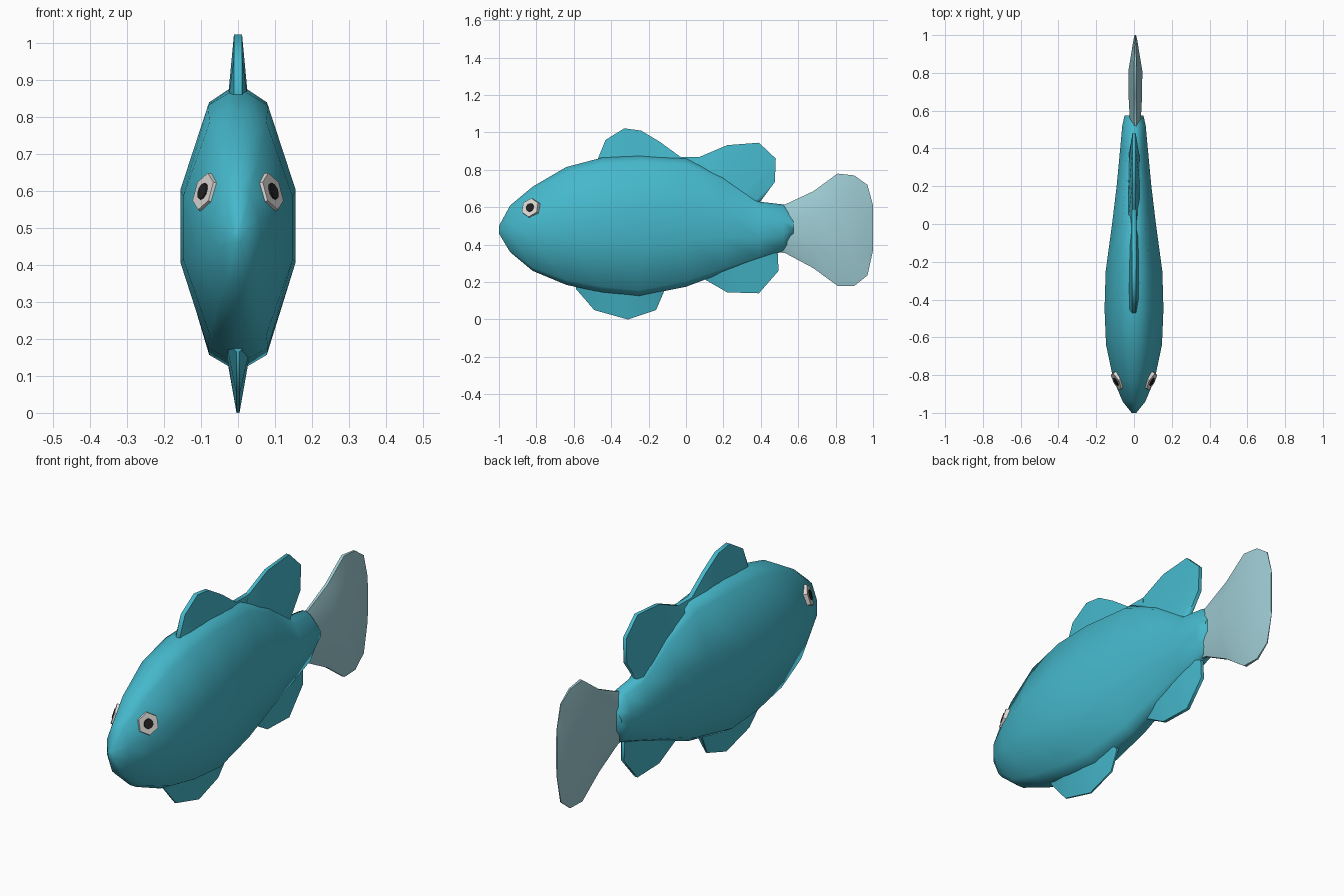
import bpy, bmesh, math
from mathutils import Vector
from mathutils.bvhtree import BVHTree

if "Cube" in bpy.data.objects:
    bpy.data.objects.remove(bpy.data.objects["Cube"])


def material(name, rgb):
    m = bpy.data.materials.new(name)
    m.diffuse_color = (*rgb, 1)
    m.use_nodes = True
    m.node_tree.nodes["Principled BSDF"].inputs["Base Color"].default_value = m.diffuse_color
    return m


teal = material("teal", (0.06, 0.48, 0.60))
pale = material("pale teal", (0.34, 0.60, 0.65))
white = material("eye white", (0.72, 0.69, 0.66))
black = material("pupil black", (0.015, 0.015, 0.015))


def finish(bm, name, mat, angle=65):
    bmesh.ops.recalc_face_normals(bm, faces=bm.faces)
    me = bpy.data.meshes.new(name)
    bm.to_mesh(me)
    ob = bpy.data.objects.new(name, me)
    bpy.context.collection.objects.link(ob)
    me.materials.append(mat)
    bpy.ops.object.select_all(action='DESELECT')
    ob.select_set(True)
    bpy.context.view_layer.objects.active = ob
    bpy.ops.object.shade_smooth_by_angle(angle=math.radians(angle))
    return ob


def loft(rings):
    """Skin a list of closed rings and cap both ends."""
    bm = bmesh.new()
    vr = [[bm.verts.new(p) for p in r] for r in rings]
    n = len(vr[0])
    for a, b in zip(vr, vr[1:]):
        for i in range(n):
            j = (i + 1) % n
            bm.faces.new((a[i], a[j], b[j], b[i]))
    bm.faces.new(vr[0])
    bm.faces.new(vr[-1])
    return bm


def section(y, top, bot, w, half):
    """Mirrored cross-section from a half profile of (width, height) fractions."""
    c, h = (top + bot) / 2, (top - bot) / 2
    right = [(w * u, y, c + h * v) for u, v in half]
    return right + [(-x, y, z) for x, y, z in reversed(right)]


# Body: twelve-sided sections from nose to tail root
half = [(.16, 1), (.52, .905), (1, .27), (1, -.27), (.52, -.915), (.16, -1)]
stations = [(-1, .50, .46, .012), (-.94, .61, .36, .06), (-.82, .71, .26, .11),
            (-.64, .815, .185, .148), (-.45, .865, .145, .156), (-.25, .875, .125, .15),
            (0, .86, .175, .116), (.2, .765, .25, .092), (.39, .63, .32, .074),
            (.52, .615, .365, .062), (.575, .545, .44, .05)]
bm = loft([section(*s, half) for s in stations])
bmesh.ops.recalc_face_normals(bm, faces=bm.faces)
tree = BVHTree.FromBMesh(bm)
finish(bm, "body", teal)

# Tail fin: fan shape, thickest before a thin trailing edge
tail_half = [(.2, 1), (1, .5), (1, -.5), (.2, -1)]
tail = [(.48, .612, .362, .026), (.53, .615, .355, .028), (.68, .685, .275, .036),
        (.81, .78, .18, .037), (.9, .77, .18, .022), (.97, .72, .235, .011), (1, .61, .37, .004)]
bm = loft([section(*s, tail_half) for s in tail])
bmesh.ops.translate(bm, verts=bm.verts, vec=(.007, 0, 0))
finish(bm, "tail_fin", pale)


# Fins: wedges between a root line buried in the body and a thin outer rim
def fin(name, roots, rim, root_w, rim_w):
    finish(loft([[(-root_w, *a), (-rim_w, *b), (rim_w, *b), (root_w, *a)]
                 for a, b in zip(roots, rim)]), name, teal)


fin("front_dorsal_fin",
    [(-.46, .82), (-.38, .82), (-.31, .82), (-.22, .82), (-.12, .81), (-.02, .80), (.10, .76)],
    [(-.47, .862), (-.43, .96), (-.33, 1.022), (-.24, 1.01), (-.14, .95), (-.03, .87), (.08, .87)],
    .03, .011)
fin("rear_dorsal_fin",
    [(.0, .80), (.1, .75), (.2, .70), (.28, .64), (.33, .6), (.38, .58)],
    [(.07, .868), (.22, .932), (.39, .945), (.48, .86), (.475, .735), (.39, .62)],
    .034, .009)
fin("pelvic_fin",
    [(-.58, .2), (-.47, .18), (-.34, .17), (-.2, .17), (-.1, .19)],
    [(-.59, .165), (-.49, .05), (-.31, 0), (-.16, .05), (-.12, .145)],
    .034, .004)
fin("anal_fin",
    [(.07, .26), (.18, .30), (.3, .34), (.4, .38), (.46, .40)],
    [(.09, .22), (.22, .145), (.39, .14), (.495, .26), (.49, .36)],
    .034, .008)

# Eyes: hexagonal whites with a small pupil plate, seated on the body
for side, label in ((1, "left"), (-1, "right")):
    normal = Vector((.84 * side, -.46, .29)).normalized()
    aim = Vector((.09 * side, -.832, .597))
    spot = tree.ray_cast(aim + normal * .3, -normal)[0] or aim
    turn = normal.to_track_quat('Z', 'Y').to_matrix().to_4x4()
    for part, mat, n, r1, r2, depth, lift in (("eye", white, 6, .058, .052, .03, -.005),
                                               ("pupil", black, 10, .024, .023, .004, .0115)):
        bm = bmesh.new()
        bmesh.ops.create_cone(bm, cap_ends=True, segments=n, radius1=r1, radius2=r2, depth=depth)
        ob = finish(bm, f"{label}_{part}", mat, 30)
        ob.data.transform(turn)
        ob.location = spot + normal * lift
